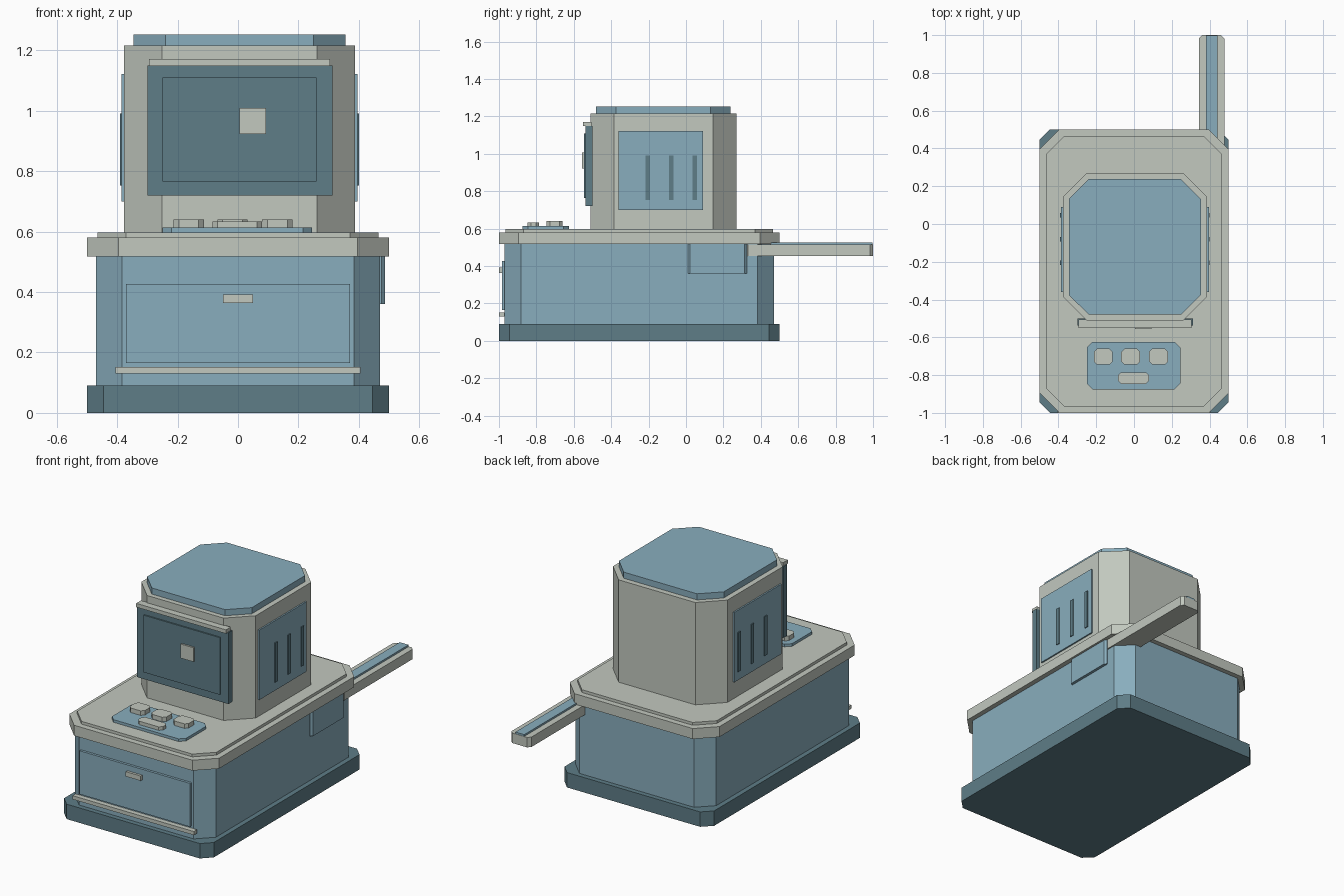
import bpy, bmesh

if "Cube" in bpy.data.objects:
    bpy.data.objects.remove(bpy.data.objects["Cube"])


def material(name, rgb):
    m = bpy.data.materials.new(name)
    m.diffuse_color = (*rgb, 1)
    m.use_nodes = True
    m.node_tree.nodes["Principled BSDF"].inputs["Base Color"].default_value = m.diffuse_color
    return m


BEIGE = material("pale_grey", (0.54, 0.58, 0.52))
BLUE = material("soft_blue", (0.25, 0.42, 0.51))
DARK = material("dark_teal", (0.112, 0.205, 0.242))


def block(name, mat, x, y, z, cut=0.0):
    """Box from axis ranges; cut chamfers the four upright corners."""
    (x0, x1), (y0, y1), (z0, z1) = x, y, z
    if cut:
        ring = [(x0 + cut, y0), (x1 - cut, y0), (x1, y0 + cut), (x1, y1 - cut),
                (x1 - cut, y1), (x0 + cut, y1), (x0, y1 - cut), (x0, y0 + cut)]
    else:
        ring = [(x0, y0), (x1, y0), (x1, y1), (x0, y1)]
    bm = bmesh.new()
    low = [bm.verts.new((a, b, z0)) for a, b in ring]
    top = [bm.verts.new((a, b, z1)) for a, b in ring]
    bm.faces.new(low[::-1])
    bm.faces.new(top)
    n = len(ring)
    for i in range(n):
        j = (i + 1) % n
        bm.faces.new((low[i], low[j], top[j], top[i]))
    mesh = bpy.data.meshes.new(name)
    bm.to_mesh(mesh)
    bm.free()
    mesh.materials.append(mat)
    obj = bpy.data.objects.new(name, mesh)
    bpy.context.collection.objects.link(obj)
    return obj


# Cabinet: plinth, body and stepped counter
block("plinth", DARK, (-0.5, 0.5), (-1, 0.5), (0, 0.09), 0.055)
block("cabinet_body", BLUE, (-0.47, 0.47), (-0.97, 0.47), (0.09, 0.52), 0.087)
block("counter", BEIGE, (-0.5, 0.5), (-1, 0.5), (0.517, 0.58), 0.105)
block("counter_step", BEIGE, (-0.465, 0.465), (-0.965, 0.465), (0.58, 0.597), 0.095)

# Front drawer, handle and rail
block("drawer", BLUE, (-0.37, 0.37), (-0.985, -0.965), (0.165, 0.427))
block("drawer_handle", BEIGE, (-0.05, 0.05), (-1, -0.985), (0.363, 0.392))
block("front_rail", BEIGE, (-0.405, 0.405), (-1, -0.97), (0.13, 0.152))

# Tower and its cap
block("tower", BEIGE, (-0.377, 0.387), (-0.51, 0.27), (0.597, 1.215), 0.126)
block("tower_cap", BLUE, (-0.345, 0.355), (-0.48, 0.237), (1.215, 1.252), 0.105)

# Screen with raised panel, top strip and marker
block("screen_frame", DARK, (-0.30, 0.312), (-0.537, -0.5), (0.72, 1.15))
block("screen_panel", DARK, (-0.25, 0.26), (-0.545, -0.535), (0.765, 1.11))
block("screen_strip", BEIGE, (-0.295, 0.305), (-0.55, -0.505), (1.148, 1.171))
block("screen_marker", BEIGE, (0.005, 0.092), (-0.556, -0.544), (0.923, 1.008))

# Vented side panels, mirrored about the tower's centre
CX = 0.005
for side, s in (("left", -1), ("right", 1)):
    def span(a, b):
        return tuple(sorted((CX + s * a, CX + s * b)))
    block(f"{side}_panel", BLUE, span(0.375, 0.391), (-0.36, 0.09), (0.7, 1.122))
    for i, y in enumerate((-0.205, -0.08, 0.047)):
        block(f"{side}_vent_{i + 1}", DARK, span(0.388, 0.396),
              (y - 0.012, y + 0.012), (0.752, 0.99))

# Control pad and its keys
block("control_pad", BLUE, (-0.25, 0.245), (-0.875, -0.625), (0.597, 0.613), 0.03)
for i, x in enumerate((-0.163, -0.018, 0.13)):
    block(f"key_{i + 1}", BEIGE, (x - 0.05, x + 0.05), (-0.745, -0.66), (0.613, 0.64), 0.017)
block("wide_key", BEIGE, (-0.085, 0.08), (-0.847, -0.785), (0.613, 0.634), 0.017)

# Side bracket and rear arm with inlay
block("arm_bracket", BLUE, (0.44, 0.487), (0.01, 0.325), (0.36, 0.519), 0.012)
block("rear_arm", BEIGE, (0.345, 0.478), (0.315, 1), (0.455, 0.515), 0.017)
block("arm_inlay", BLUE, (0.382, 0.441), (0.45, 0.998), (0.515, 0.526))
